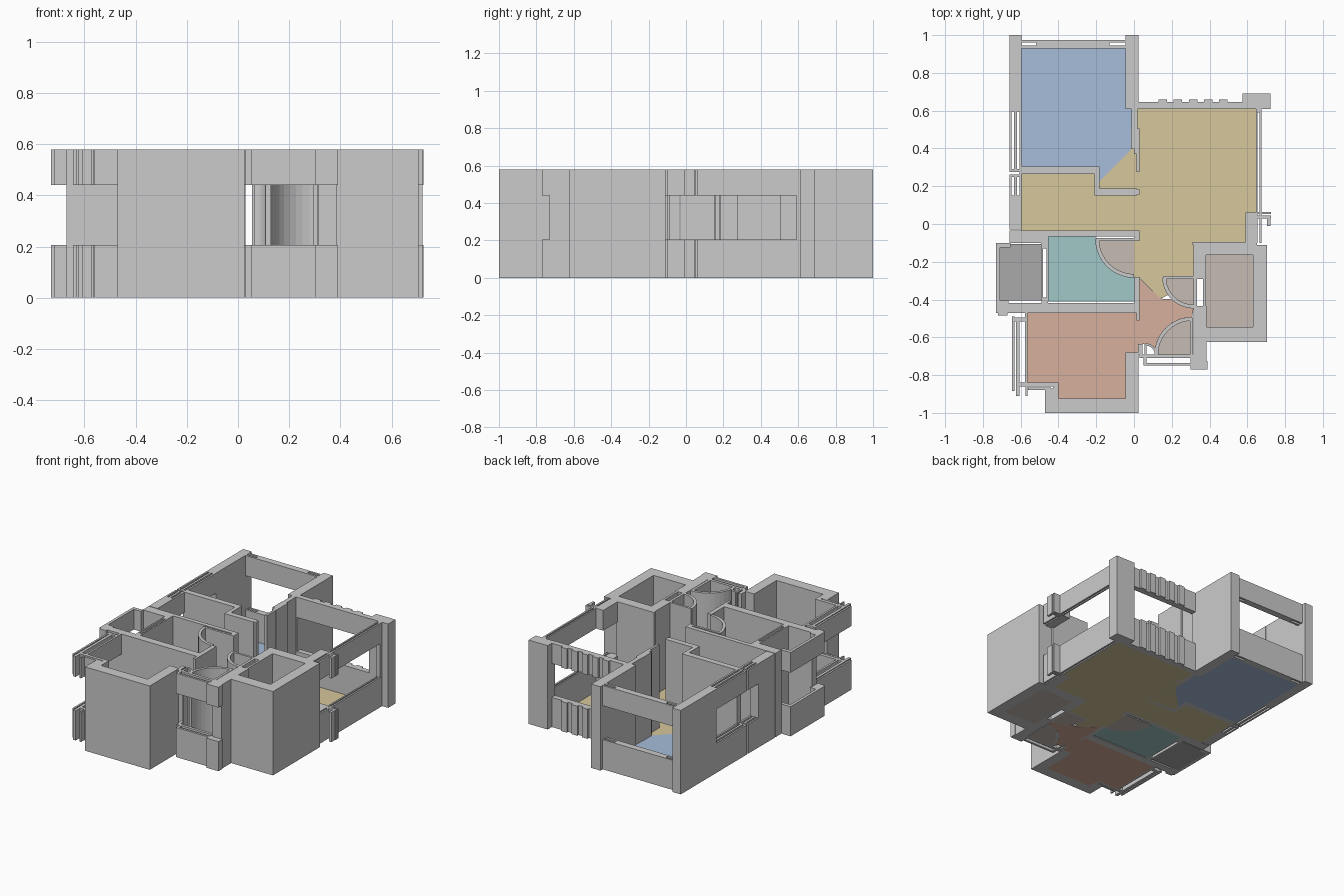
import bpy, bmesh
from math import cos, sin, radians

H, SILL, HEAD = 0.58, 0.205, 0.44


def arc(cx, cy, r, a0, a1, n=10):
    return [(cx + r * cos(radians(a0 + (a1 - a0) * i / n)),
             cy + r * sin(radians(a0 + (a1 - a0) * i / n))) for i in range(n + 1)]


def rect(x0, y0, x1, y1):
    return [(x0, y0), (x1, y0), (x1, y1), (x0, y1)]


def build(name, outlines, levels=((0, H),), color=None):
    """Extrude each plan outline through each height range, in one object."""
    bm = bmesh.new()
    for pts in outlines:
        for z0, z1 in levels:
            lo = [bm.verts.new((x, y, z0)) for x, y in pts]
            hi = [bm.verts.new((x, y, z1)) for x, y in pts]
            bm.faces.new(lo[::-1])
            bm.faces.new(hi)
            for i in range(len(pts)):
                j = (i + 1) % len(pts)
                bm.faces.new((lo[i], lo[j], hi[j], hi[i]))
    bmesh.ops.recalc_face_normals(bm, faces=bm.faces[:])
    me = bpy.data.meshes.new(name)
    bm.to_mesh(me)
    bm.free()
    ob = bpy.data.objects.new(name, me)
    bpy.context.collection.objects.link(ob)
    if color:
        mat = bpy.data.materials.new(name + "_paint")
        mat.diffuse_color = (*color, 1)
        me.materials.append(mat)
    return ob


def walls(name, *rects):
    build(name, [rect(*r) for r in rects])


def window(name, *rects):
    build(name, [rect(*r) for r in rects], ((0, SILL), (HEAD, H)))


def floor(name, pts, color):
    build(name, [pts], ((0, 0.004),), color)


def ring(cx, cy, r, a0, a1, t=0.02):
    return arc(cx, cy, r, a0, a1) + arc(cx, cy, r - t, a1, a0)


# Full-height walls
walls("back_room_walls", (-0.66, 0.61, -0.595, 1), (-0.045, 0.61, 0.025, 1),
      (-0.605, 0.265, -0.185, 0.305), (-0.21, 0.15, -0.183, 0.305), (-0.21, 0.15, 0.015, 0.188),
      (0.01, 0.155, 0.03, 0.183))
walls("sliding_doors", (-0.012, 0.5, 0.018, 0.61), (0.0, 0.37, 0.03, 0.505),
      (-0.015, 0.4, 0, 0.5), (0.012, 0.275, 0.028, 0.37))
walls("corridor_walls", (-0.66, -0.03, -0.595, 0.15), (-0.66, -0.1, -0.46, -0.035),
      (-0.6, -0.065, 0.03, -0.035), (0, -0.09, 0.03, -0.05))
walls("bath_walls", (-0.462, -0.41, -0.452, -0.065), (-0.49, -0.13, -0.455, -0.1),
      (-0.49, -0.42, -0.455, -0.39), (-0.492, -0.4, -0.482, -0.1),
      (-0.67, -0.47, 0.02, -0.418), (0, -0.47, 0.02, -0.28), (0.012, -0.51, 0.03, -0.28))
walls("front_room_walls", (-0.47, -1, 0.025, -0.925), (-0.47, -1, -0.405, -0.87),
      (-0.045, -1, 0.025, -0.68))
walls("balcony_walls", (0.315, -0.165, 0.705, -0.11), (0.63, -0.57, 0.705, -0.11),
      (0.345, -0.625, 0.705, -0.545), (0.315, -0.29, 0.38, -0.11), (0.365, -0.545, 0.38, -0.29),
      (0.315, -0.45, 0.333, -0.285), (0.315, -0.73, 0.385, -0.435), (0.31, -0.11, 0.6, -0.095))
walls("corner_column", (0.575, 0.61, 0.722, 0.69), (0.648, 0.59, 0.675, 0.62))

# Windows: sill and header with an open band between
window("back_window", (-0.595, 0.93, -0.045, 0.945), (-0.595, 0.962, -0.045, 0.975),
       (-0.52, 0.945, -0.13, 0.962))
window("left_back_window", (-0.66, 0.285, -0.648, 0.61), (-0.635, 0.285, -0.62, 0.61),
       (-0.607, 0.265, -0.594, 0.61), (-0.66, 0.595, -0.595, 0.61), (-0.66, 0.275, -0.595, 0.29))
window("left_small_window", (-0.66, 0.15, -0.648, 0.26), (-0.635, 0.15, -0.62, 0.26),
       (-0.607, 0.15, -0.594, 0.27), (-0.66, 0.25, -0.595, 0.262))
window("utility_window", (-0.73, -0.43, -0.71, -0.1), (-0.73, -0.125, -0.655, -0.1),
       (-0.73, -0.47, -0.665, -0.405), (-0.72, -0.485, -0.67, -0.465))
window("left_front_window", (-0.645, -0.885, -0.632, -0.49), (-0.625, -0.91, -0.605, -0.5),
       (-0.577, -0.86, -0.563, -0.47), (-0.645, -0.515, -0.565, -0.495),
       (-0.605, -0.86, -0.4, -0.838), (-0.575, -0.91, -0.565, -0.83),
       (-0.56, -0.88, -0.44, -0.865), (-0.43, -0.925, -0.4, -0.84))
window("entry_window", (0.03, -0.71, 0.32, -0.69), (0.05, -0.75, 0.32, -0.735),
       (0.05, -0.75, 0.065, -0.69), (0.30, -0.765, 0.32, -0.69),
       (0.3, -0.77, 0.39, -0.725), (0.02, -0.69, 0.045, -0.635))
window("right_window", (0.645, -0.1, 0.655, 0.61), (0.664, -0.1, 0.676, 0.61),
       (0.59, -0.11, 0.65, 0.062), (0.645, 0.03, 0.725, 0.045), (0.65, 0.052, 0.725, 0.064),
       (0.705, -0.01, 0.722, 0.04))
# Folded panels of the wide back window
window("folding_window", (0.025, 0.608, 0.58, 0.645),
       *[(0.13 + i * 0.08, 0.64, 0.175 + i * 0.08, 0.66) for i in range(5)])

# Door swings: curved thin walls with a leaf
build("bath_door", [ring(0, -0.08, 0.205, 180, 270), rect(-0.2, -0.09, 0, -0.075)])
build("balcony_door", [ring(0.315, -0.282, 0.165, 180, 270), rect(0.155, -0.29, 0.315, -0.275)])
build("entry_door", [ring(0.308, -0.692, 0.2, 180, 90), rect(0.296, -0.692, 0.312, -0.495)])
build("entry_side_door", [ring(0.062, -0.692, 0.06, 0, 90, 0.012),
                          rect(0.055, -0.692, 0.067, -0.635)])

# Floors
SWING = (0.56, 0.5, 0.45)
floor("back_room_floor", [(-0.595, 0.305), (-0.183, 0.305), (-0.183, 0.225), (-0.015, 0.395),
                          (-0.012, 0.61), (-0.045, 0.61), (-0.045, 0.93), (-0.595, 0.93)],
      (0.38, 0.51, 0.70))
floor("living_floor", [(-0.595, -0.035), (0.03, -0.035), (0.03, -0.09), (0, -0.09), (0, -0.28),
                       (0.025, -0.28), (0.14, -0.395)]
      + arc(0.315, -0.282, 0.165, 215, 180, 4)
      + [(0.315, -0.282), (0.315, -0.1), (0.59, -0.1), (0.59, 0.06), (0.645, 0.06),
         (0.645, 0.61), (-0.012, 0.61), (-0.015, 0.395), (-0.183, 0.225), (-0.183, 0.15),
         (-0.21, 0.15), (-0.21, 0.265), (-0.595, 0.265)], (0.68, 0.57, 0.33))
floor("bath_floor", [(-0.455, -0.41), (-0.455, -0.065), (-0.205, -0.065)]
      + arc(0, -0.08, 0.205, 180, 270) + [(0, -0.41)], (0.35, 0.58, 0.57))
floor("front_room_floor", [(-0.565, -0.47), (0.02, -0.47), (0.02, -0.28), (0.14, -0.395)]
      + arc(0.315, -0.282, 0.165, 225, 270, 5)
      + arc(0.308, -0.692, 0.2, 90, 170, 8)
      + [(0.07, -0.635), (0.025, -0.635), (0.025, -0.68), (-0.045, -0.68), (-0.045, -0.925),
         (-0.405, -0.925), (-0.405, -0.84), (-0.565, -0.84)], (0.68, 0.44, 0.34))
floor("utility_floor", rect(-0.71, -0.405, -0.49, -0.105), (0.4, 0.4, 0.4))
floor("balcony_floor", rect(0.38, -0.545, 0.63, -0.165), SWING)
floor("bath_swing_floor", [(0, -0.08)] + arc(0, -0.08, 0.2, 180, 270), SWING)
floor("balcony_swing_floor", [(0.315, -0.282)] + arc(0.315, -0.282, 0.16, 180, 270), SWING)
floor("entry_swing_floor", [(0.308, -0.692)] + arc(0.308, -0.692, 0.195, 90, 180), SWING)
